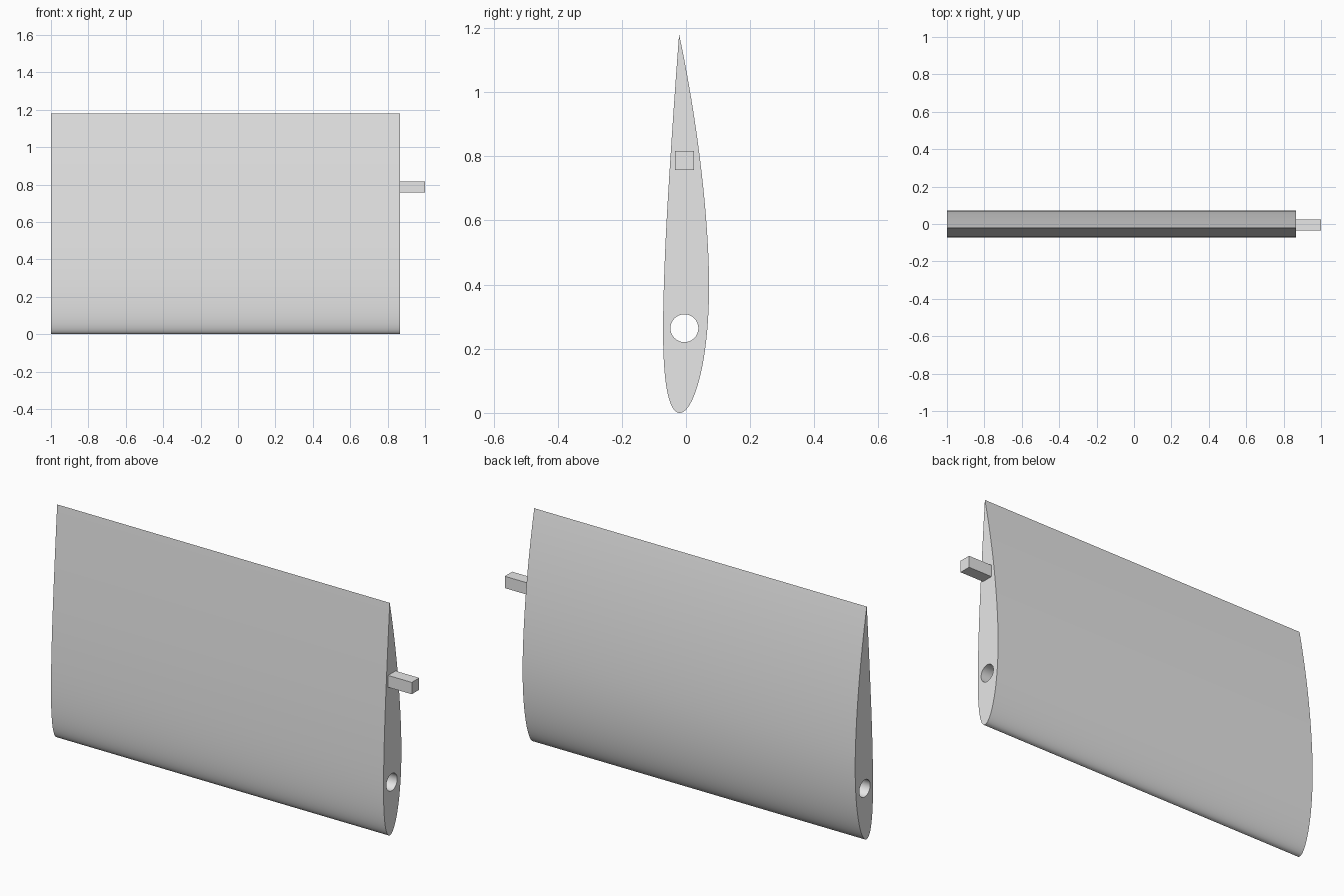
import bpy, bmesh, math
from mathutils import Vector

cube = bpy.data.objects.get("Cube")
if cube:
    bpy.data.objects.remove(cube, do_unlink=True)

CHORD = 1.18
X_MIN, X_FACE, X_MAX = -1.0, 0.867, 1.0
STEPS = 48

grey = bpy.data.materials.new("light grey")
grey.use_nodes = True
grey.diffuse_color = (0.8, 0.8, 0.8, 1)
grey.node_tree.nodes["Principled BSDF"].inputs["Base Color"].default_value = (0.8, 0.8, 0.8, 1)


def foil_point(t, side, camber=0.02, peak=0.4, thick=0.12):
    """Cambered wing section point (y, z) at chord fraction t."""
    half = 5 * thick * (0.2969 * math.sqrt(t) - 0.126 * t - 0.3516 * t**2
                        + 0.2843 * t**3 - 0.1036 * t**4)
    span = peak if t < peak else 1 - peak
    mean = camber * (1 - ((t - peak) / span) ** 2)
    slope = math.atan(2 * camber * (peak - t) / span**2)
    y = mean + side * half * math.cos(slope)
    z = t - side * half * math.sin(slope)
    return y * CHORD - 0.0215, max(z, 0) * CHORD


def add_object(name, bm):
    bmesh.ops.recalc_face_normals(bm, faces=bm.faces)
    mesh = bpy.data.meshes.new(name)
    bm.to_mesh(mesh)
    bm.free()
    mesh.materials.append(grey)
    obj = bpy.data.objects.new(name, mesh)
    bpy.context.collection.objects.link(obj)
    return obj


def add_loop(bm, points):
    verts = [bm.verts.new((X_MIN, y, z)) for y, z in points]
    return [bm.edges.new((v, verts[i - 1])) for i, v in enumerate(verts)]


# Wing section outline, points crowded towards the rounded lower edge
ts = [(1 - math.cos(math.pi * i / STEPS)) / 2 for i in range(STEPS + 1)]
outline = [foil_point(t, 1) for t in ts]
outline += [foil_point(t, -1) for t in reversed(ts[1:-1])]

# Round spar hole running the full length
hole = [(-0.005 + 0.0435 * math.cos(a), 0.264 + 0.0435 * math.sin(a))
        for a in (math.tau * i / 40 for i in range(40))]

# Wing body: fill the holed section and extrude it along x
bm = bmesh.new()
edges = add_loop(bm, outline) + add_loop(bm, hole)
bmesh.ops.triangle_fill(bm, edges=edges, use_beauty=True, normal=Vector((1, 0, 0)))
ext = bmesh.ops.extrude_face_region(bm, geom=bm.faces[:], use_keep_orig=True)
moved = [g for g in ext["geom"] if isinstance(g, bmesh.types.BMVert)]
bmesh.ops.translate(bm, verts=moved, vec=(X_FACE - X_MIN, 0, 0))
wing = add_object("wing_body", bm)
bpy.context.view_layer.objects.active = wing
wing.select_set(True)
bpy.ops.object.shade_smooth_by_angle(angle=math.radians(30))

# Square locating peg on the left end
bm = bmesh.new()
bmesh.ops.create_cube(bm, size=1)
bmesh.ops.scale(bm, verts=bm.verts, vec=(X_MAX - X_FACE, 0.06, 0.06))
bmesh.ops.translate(bm, verts=bm.verts, vec=((X_FACE + X_MAX) / 2, -0.005, 0.787))
add_object("locating_peg", bm)
